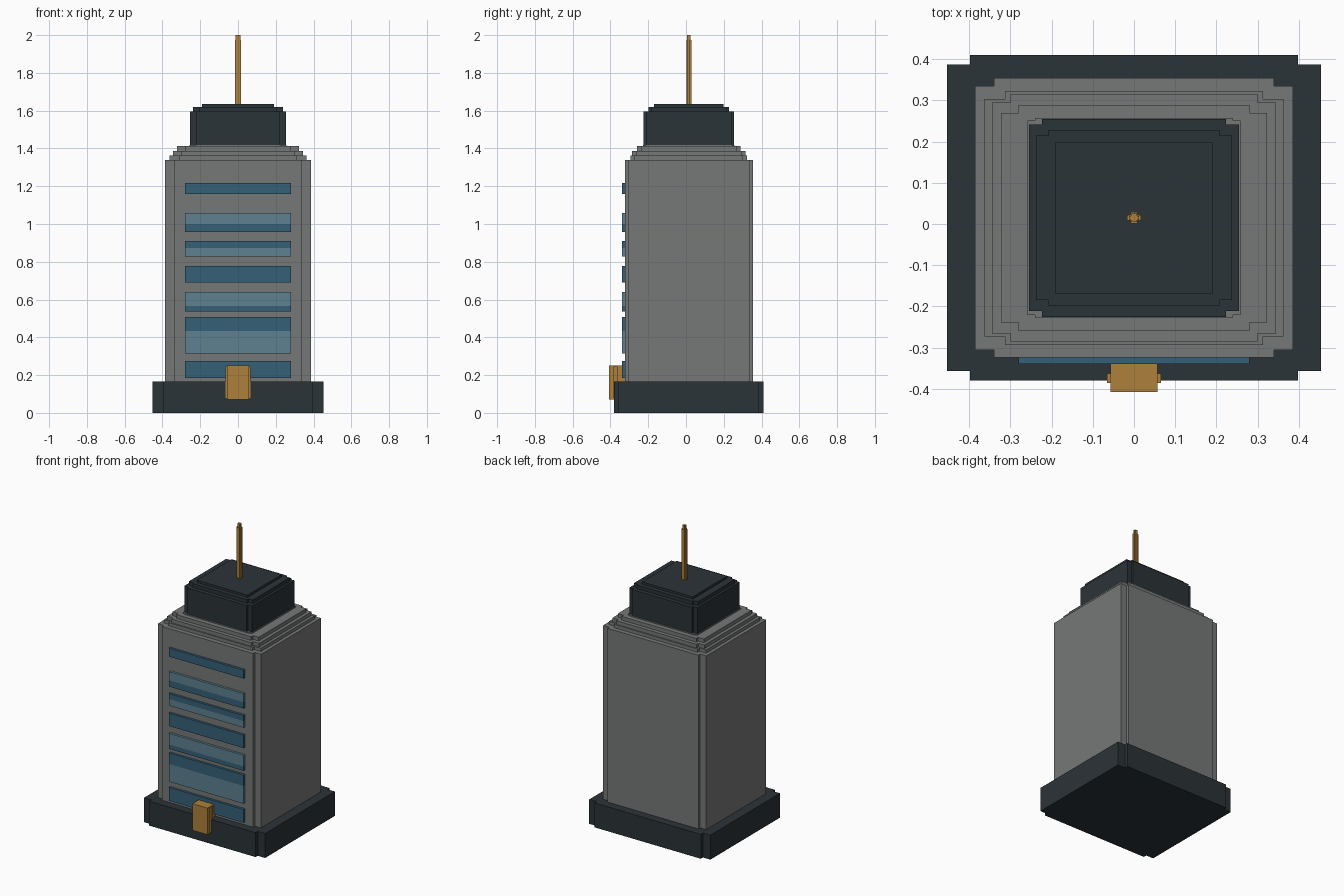
import bpy, bmesh

if "Cube" in bpy.data.objects:
    bpy.data.objects.remove(bpy.data.objects["Cube"])

CY = 0.015  # tower axis in y


def material(name, rgb):
    m = bpy.data.materials.new(name)
    m.diffuse_color = (*rgb, 1)
    m.use_nodes = True
    m.node_tree.nodes["Principled BSDF"].inputs["Base Color"].default_value = m.diffuse_color
    return m


STONE = material("stone", (0.18, 0.19, 0.185))
DARK = material("dark_slate", (0.024, 0.033, 0.038))
GOLD = material("bronze", (0.42, 0.22, 0.045))
GLASS = material("dark_glass", (0.035, 0.115, 0.18))
PALE = material("pale_glass", (0.11, 0.22, 0.28))


def prism(bm, outline, z0, z1):
    """Extrude a counter-clockwise outline from z0 to z1."""
    face = bm.faces.new([bm.verts.new((x, y, z0)) for x, y in outline])
    top = bmesh.ops.extrude_face_region(bm, geom=[face])["geom"]
    for v in top:
        if isinstance(v, bmesh.types.BMVert):
            v.co.z = z1


def notched(w, d, w2, d2):
    """Rectangle outline with a square notch in each corner."""
    q = [(w, -d), (w, d), (w2, d), (w2, d2), (-w2, d2), (-w2, d),
         (-w, d), (-w, -d), (-w2, -d), (-w2, -d2), (w2, -d2), (w2, -d)]
    return [(x, y + CY) for x, y in q]


def rect(w, y0, y1):
    return [(-w, y0), (w, y0), (w, y1), (-w, y1)]


def build(name, parts, mat):
    bm = bmesh.new()
    for outline, z0, z1 in parts:
        prism(bm, outline, z0, z1)
    bmesh.ops.recalc_face_normals(bm, faces=bm.faces)
    me = bpy.data.meshes.new(name)
    bm.to_mesh(me)
    bm.free()
    me.materials.append(mat)
    ob = bpy.data.objects.new(name, me)
    bpy.context.collection.objects.link(ob)


# Plinth and main shaft
build("plinth", [(notched(0.453, 0.372, 0.398, 0.395), 0, 0.165)], DARK)
build("tower_body", [(notched(0.386, 0.32, 0.34, 0.339), 0.01, 1.34)], STONE)

# Stepped shoulders above the shaft
build("shoulder_steps", [
    (notched(0.363, 0.288, 0.313, 0.308), 1.33, 1.362),
    (notched(0.344, 0.28, 0.299, 0.30), 1.355, 1.387),
    (notched(0.322, 0.254, 0.28, 0.274), 1.38, 1.412),
    (notched(0.258, 0.236, 0.24, 0.242), 1.405, 1.418)], STONE)

# Crown block with two small steps
build("crown", [
    (notched(0.254, 0.226, 0.223, 0.24), 1.40, 1.595),
    (notched(0.238, 0.199, 0.207, 0.213), 1.59, 1.62),
    (rect(0.19, CY - 0.184, CY + 0.184), 1.61, 1.635)], DARK)

# Spire
build("spire", [
    (notched(0.017, 0.007, 0.009, 0.0135), 1.62, 1.975),
    (notched(0.012, 0.005, 0.007, 0.010), 1.97, 2.0)], GOLD)

# Window bands on the front: bottom, top, pale
bands = [(1.16, 1.217, 0), (1.0, 1.058, 1), (0.957, 1.0, 0),
         (0.873, 0.91, 0), (0.828, 0.873, 1), (0.69, 0.778, 0),
         (0.566, 0.641, 1), (0.536, 0.566, 0), (0.434, 0.508, 0),
         (0.314, 0.434, 1), (0.185, 0.275, 0)]
for name, pale, mat in (("dark_windows", 0, GLASS), ("pale_windows", 1, PALE)):
    build(name, [(rect(0.28, -0.340, -0.315), a, b)
                 for a, b, p in bands if p == pale], mat)

# Entrance
build("entrance", [
    (rect(0.057, -0.407, -0.32), 0.07, 0.25),
    (rect(0.066, -0.385, -0.363), 0.08, 0.245)], GOLD)
